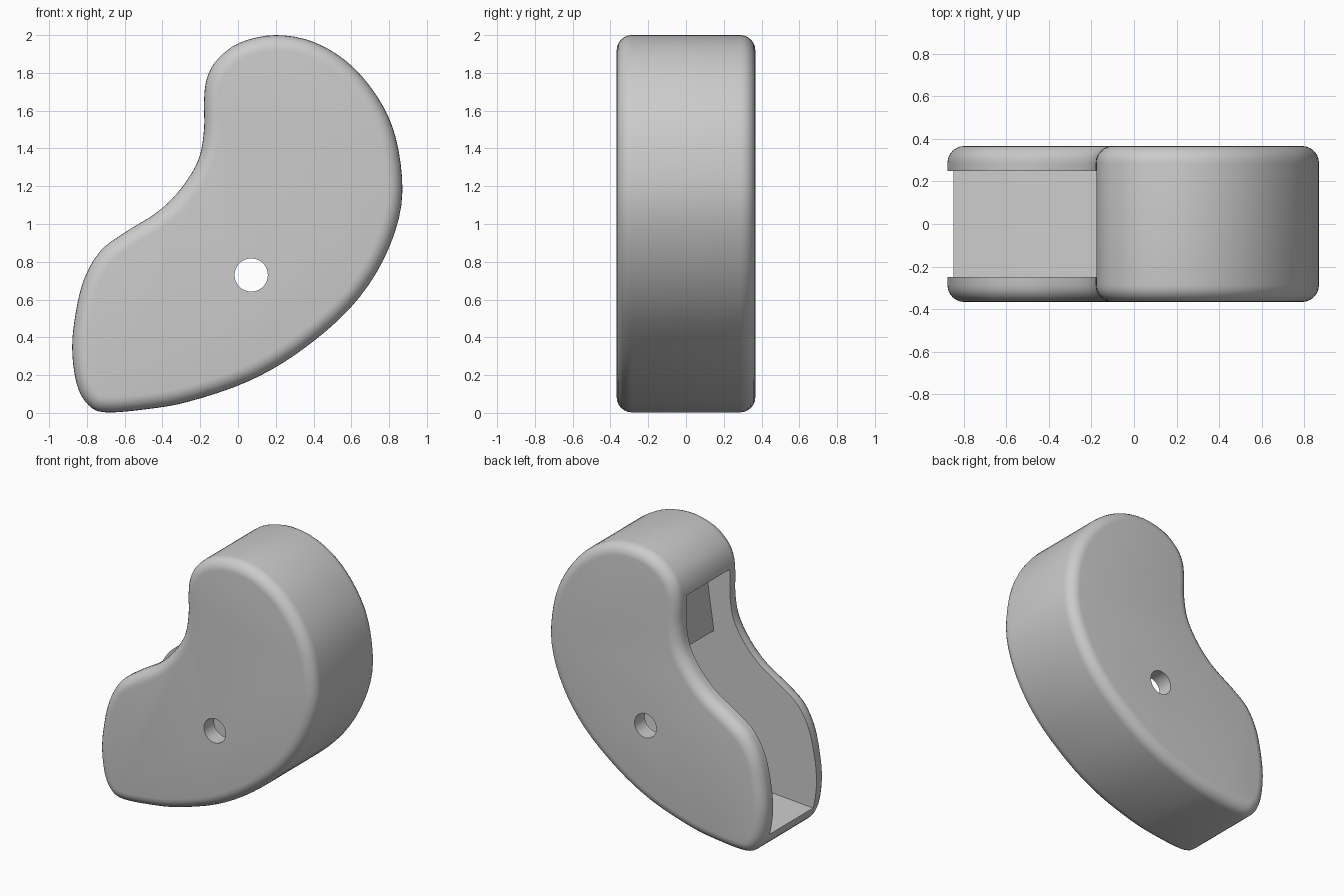
import bpy, bmesh, math
from mathutils import Vector

cube = bpy.data.objects.get("Cube")
if cube:
    bpy.data.objects.remove(cube, do_unlink=True)

HALF = 0.367      # half depth of the body
SLOT = 0.25       # half width of the slot
ROUND = 0.08      # rounding of the rims

grey = bpy.data.materials.new("light_grey")
grey.use_nodes = True
colour = (0.6, 0.6, 0.6, 1)
grey.diffuse_color = colour
grey.node_tree.nodes["Principled BSDF"].inputs["Base Color"].default_value = colour


def smooth_loop(points, steps):
    """Closed Catmull-Rom curve through the points."""
    pts = [Vector(p) for p in points]
    n, out = len(pts), []
    for i in range(n):
        a, b, c, d = (pts[(i + k) % n] for k in (-1, 0, 1, 2))
        for s in range(steps):
            t = s / steps
            out.append(0.5 * (2 * b + (c - a) * t + (2 * a - 5 * b + 4 * c - d) * t ** 2
                              + (3 * b - a - 3 * c + d) * t ** 3))
    return out


def prism(name, outline, half, rim=0):
    """Side outline pushed through the depth, with optional rounded rims."""
    bm = bmesh.new()
    face = bm.faces.new([bm.verts.new((p[0], -half, p[1])) for p in outline])
    ext = bmesh.ops.extrude_face_region(bm, geom=[face])
    moved = [g for g in ext["geom"] if isinstance(g, bmesh.types.BMVert)]
    bmesh.ops.translate(bm, verts=moved, vec=(0, 2 * half, 0))
    bmesh.ops.recalc_face_normals(bm, faces=bm.faces)
    if rim:
        edges = [e for e in bm.edges if abs(e.verts[0].co.y - e.verts[1].co.y) < 1e-5]
        bmesh.ops.bevel(bm, geom=edges, offset=rim, segments=6, profile=0.5,
                        affect='EDGES', clamp_overlap=False)
    mesh = bpy.data.meshes.new(name)
    bm.to_mesh(mesh)
    bm.free()
    mesh.materials.append(grey)
    obj = bpy.data.objects.new(name, mesh)
    bpy.context.collection.objects.link(obj)
    return obj


# Bean-shaped body
outline = [(-.70, .003), (-.48, .02), (-.26, .06), (.05, .165), (.32, .32), (.59, .55),
           (.77, .81), (.865, 1.10), (.85, 1.39), (.77, 1.62), (.61, 1.83),
           (.41, 1.96), (.20, 2.0), (.01, 1.96), (-.11, 1.87), (-.165, 1.77),
           (-.18, 1.65), (-.18, 1.50), (-.21, 1.34), (-.30, 1.19), (-.425, 1.065),
           (-.60, .955), (-.73, .855), (-.82, .695), (-.867, .48), (-.877, .31),
           (-.85, .14), (-.79, .04)]
body = prism("housing", smooth_loop(outline, 4), HALF, ROUND)

# Slot open towards the hollow side, with a shallow recess on top
slot = prism("slot_cutter", [(-1.1, .13), (-.85, .14), (-.1, .19), (.25, .42), (.42, .75),
                             (.35, 1.22), (-.05, 1.22), (.02, 1.70), (-1.1, 1.70)], SLOT)

# Pivot hole through both side walls
ring = [(.07 + .088 * math.cos(a), .73 + .088 * math.sin(a))
        for a in (math.tau * i / 40 for i in range(40))]
hole = prism("pivot_hole_cutter", ring, 0.6)

bpy.context.view_layer.objects.active = body
body.select_set(True)
for cutter in (slot, hole):
    cutter.hide_render = True
    mod = body.modifiers.new(cutter.name, 'BOOLEAN')
    mod.operation, mod.solver, mod.object = 'DIFFERENCE', 'EXACT', cutter
    bpy.ops.object.modifier_apply(modifier=mod.name)
    bpy.data.objects.remove(cutter, do_unlink=True)

bpy.ops.object.shade_smooth_by_angle(angle=math.radians(32))
